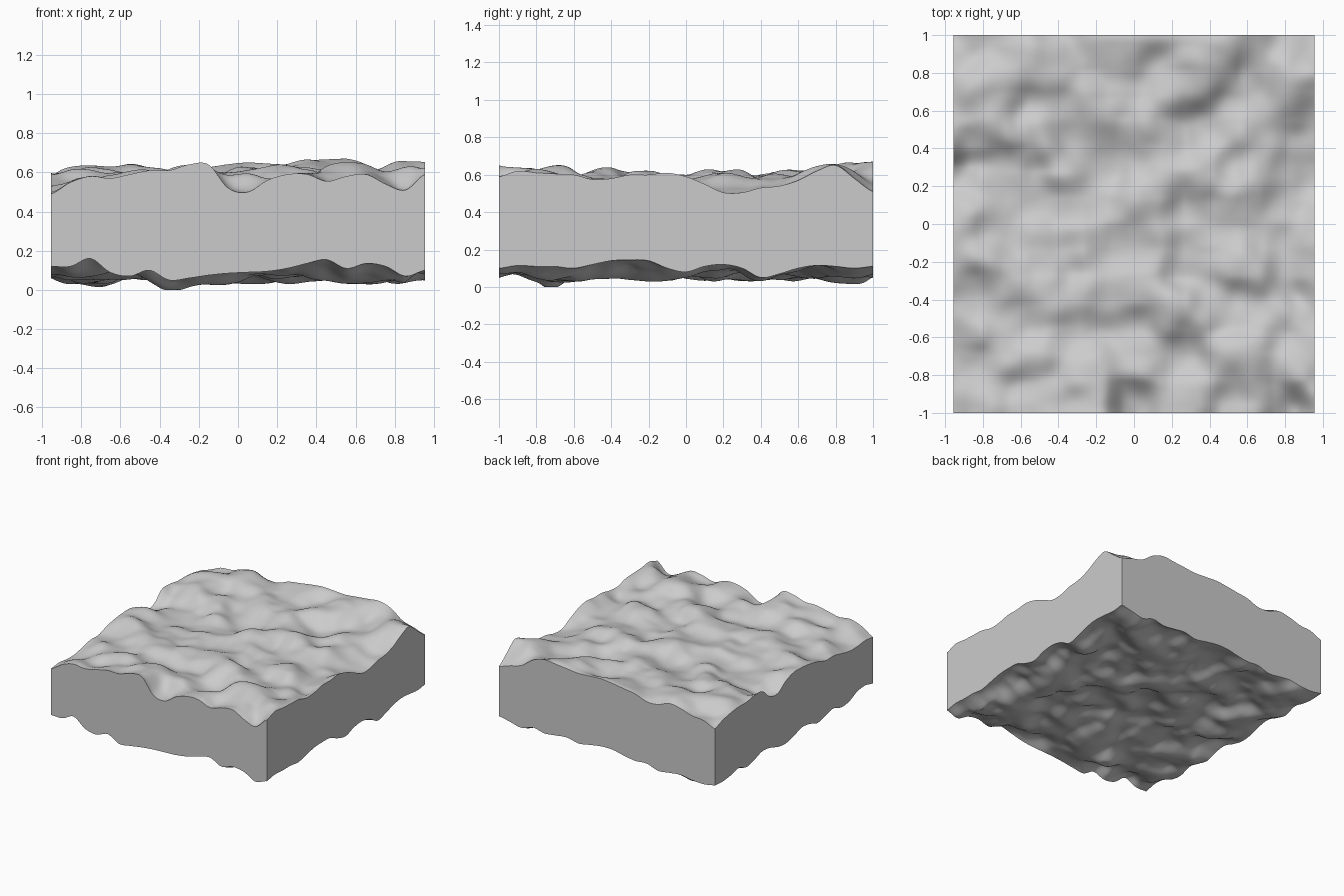
import bpy, bmesh, math
from mathutils import noise, Vector

if "Cube" in bpy.data.objects:
    bpy.data.objects.remove(bpy.data.objects["Cube"])

HX, HY = 0.955, 1.0
NX, NY = 134, 140

# Edge height profiles, evenly spaced along each side (low to high x or y)
TOP = dict(
    front=[.49, .55, .58, .57, .59, .61, .61, .64, .64, .52, .50, .56, .59, .59, .555, .58, .59, .54, .51, .59],
    back=[.52, .56, .57, .60, .615, .58, .575, .61, .625, .64, .65, .645, .64, .65, .66, .67, .64, .57, .54, .51],
    left=[.49, .50, .49, .49, .51, .53, .53, .56, .58, .59, .59, .56, .50, .51, .59, .595, .58, .58, .57, .55, .52],
    right=[.59, .62, .61, .605, .60, .575, .58, .60, .60, .61, .59, .55, .505, .505, .53, .54, .57, .62, .65, .58, .51])
BOTTOM = dict(
    front=[.12, .12, .16, .09, .07, .10, .05, .06, .075, .085, .09, .095, .11, .135, .155, .11, .135, .12, .07, .10],
    back=[.065, .05, .055, .07, .06, .05, .08, .075, .09, .11, .11, .095, .08, .10, .09, .08, .10, .07, .09, .11],
    left=[.12, .14, .13, .09, .08, .11, .09, .07, .10, .11, .08, .06, .07, .10, .11, .08, .06, .09, .07, .06, .065],
    right=[.10, .115, .11, .11, .10, .12, .14, .145, .14, .10, .08, .11, .12, .10, .05, .07, .10, .115, .11, .10, .11])


def spline(p, t):
    """Smooth curve through evenly spaced heights, t from 0 to 1."""
    f = t * (len(p) - 1)
    i = min(int(f), len(p) - 2)
    u = f - i
    a, b, c, d = (p[max(0, min(len(p) - 1, i + k))] for k in (-1, 0, 1, 2))
    return b + 0.5 * u * (c - a + u * (2*a - 5*b + 4*c - d + u * (3*(b - c) + d - a)))


def fade(d):
    return math.exp(-(d / 0.15) ** 2)


def rolling(x, y, seed, mean, amp):
    n = noise.noise(Vector((x * 3.6, y * 3.6, seed)))
    n += 0.25 * noise.noise(Vector((x * 7.3, y * 7.3, seed + 5)))
    return mean + 0.08 * math.tanh(amp * n / 0.08)


def surface(edges, seed, mean, amp, lo, hi):
    """Rolling relief pulled onto the four edge profiles."""
    def across(x, y):
        t = (y + HY) / (2 * HY)
        z = rolling(x, y, seed, mean, amp)
        for side, ex in (("left", -HX), ("right", HX)):
            z += fade(x - ex) * (spline(edges[side], t) - rolling(ex, y, seed, mean, amp))
        return z

    def height(x, y):
        t = (x + HX) / (2 * HX)
        z = across(x, y)
        for side, ey in (("front", -HY), ("back", HY)):
            z += fade(y - ey) * (spline(edges[side], t) - across(x, ey))
        return max(lo, min(hi, z))
    return height


top = surface(TOP, 3.3, .585, .11, .48, .67)
under = surface(BOTTOM, 17.7, .083, .115, .01, .165)


def bottom(x, y):
    # deepest sags, two of which touch the ground
    sag = sum(.085 * math.exp(-((x - a)**2 + (y - b)**2) / .014)
              for a, b in ((-.38, -.75), (.84, -.73)))
    return max(0, under(x, y) - sag * min(1, (y + HY) * 6) * min(1, (HX - x) * 9))


bm = bmesh.new()


def sheet(height, flip):
    g = [[bm.verts.new((x, y, height(x, y)))
          for x in (HX * (2 * i / NX - 1) for i in range(NX + 1))]
         for y in (HY * (2 * j / NY - 1) for j in range(NY + 1))]
    for j in range(NY):
        for i in range(NX):
            q = [g[j][i], g[j][i+1], g[j+1][i+1], g[j+1][i]]
            bm.faces.new(q[::-1] if flip else q)
    return g


def rim(g):
    return (g[0][:-1] + [r[-1] for r in g[:-1]]
            + g[-1][:0:-1] + [r[0] for r in g[:0:-1]])


# Top and bottom relief, joined by flat cut walls
a, b = rim(sheet(top, False)), rim(sheet(bottom, True))
for k in range(len(a)):
    m = (k + 1) % len(a)
    bm.faces.new((b[k], b[m], a[m], a[k]))
bm.normal_update()

mesh = bpy.data.meshes.new("terrain_slab")
bm.to_mesh(mesh)
bm.free()
slab = bpy.data.objects.new("terrain_slab", mesh)
bpy.context.collection.objects.link(slab)
bpy.context.view_layer.objects.active = slab
slab.select_set(True)
bpy.ops.object.shade_smooth_by_angle(angle=math.radians(35))
